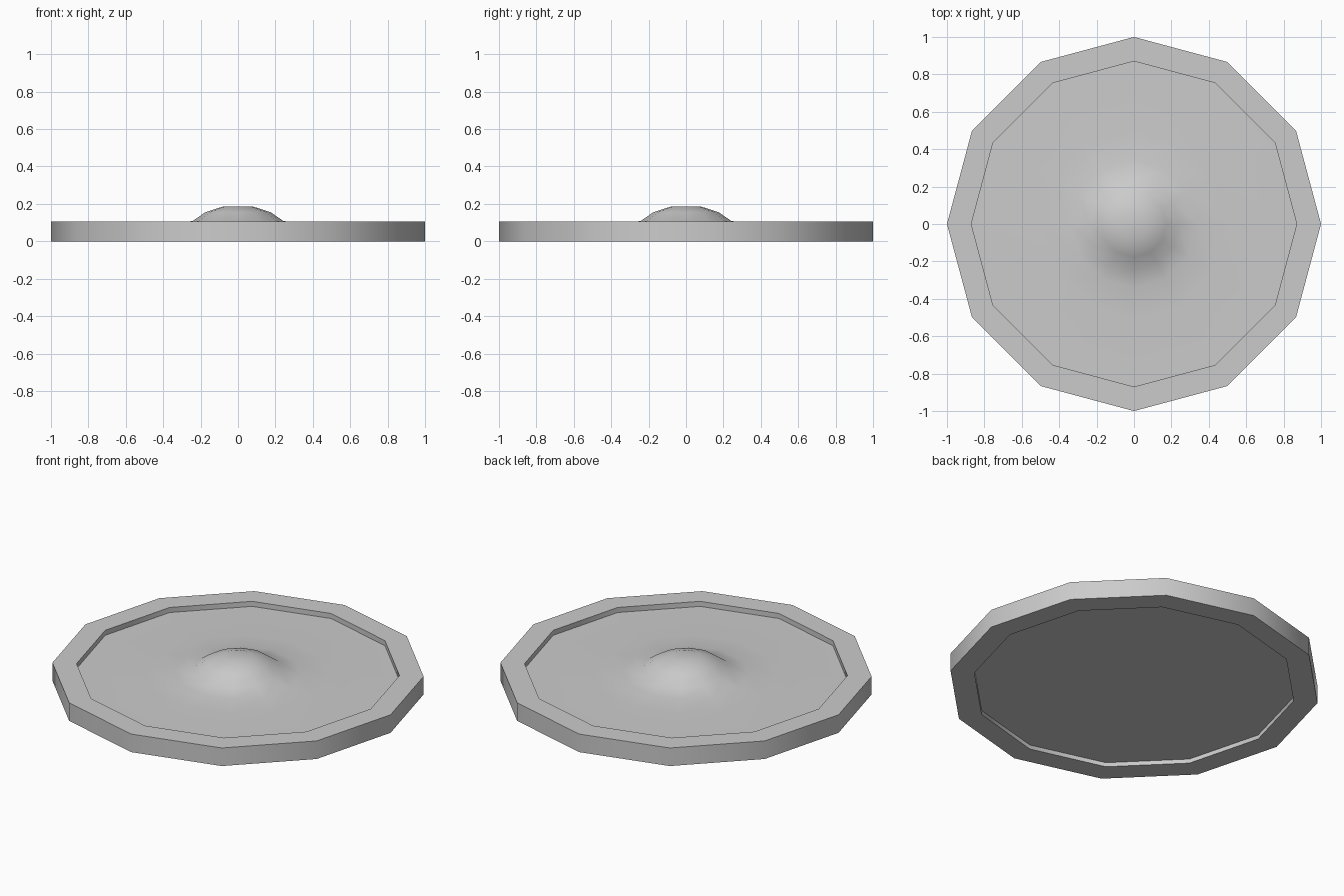
import bpy
import bmesh
from math import cos, sin, pi, radians

if "Cube" in bpy.data.objects:
    bpy.data.objects.remove(bpy.data.objects["Cube"], do_unlink=True)

SIDES = 12

grey = bpy.data.materials.new("light grey")
grey.use_nodes = True
grey.diffuse_color = (0.6, 0.6, 0.6, 1)
grey.node_tree.nodes["Principled BSDF"].inputs["Base Color"].default_value = (0.6, 0.6, 0.6, 1)


def lathe(name, profile, closed):
    """Spin (radius, height) points around z; cap both ends if not closed."""
    bm = bmesh.new()
    rings = [[bm.verts.new((r * cos(2 * pi * i / SIDES), r * sin(2 * pi * i / SIDES), z))
              for i in range(SIDES)] for r, z in profile]
    pairs = list(zip(rings, rings[1:]))
    if closed:
        pairs.append((rings[-1], rings[0]))
    else:
        bm.faces.new(rings[0])
        bm.faces.new(rings[-1])
    for a, b in pairs:
        for i in range(SIDES):
            j = (i + 1) % SIDES
            bm.faces.new((a[i], a[j], b[j], b[i]))
    bmesh.ops.recalc_face_normals(bm, faces=bm.faces[:])
    mesh = bpy.data.meshes.new(name)
    bm.to_mesh(mesh)
    bm.free()
    mesh.materials.append(grey)
    obj = bpy.data.objects.new(name, mesh)
    bpy.context.collection.objects.link(obj)
    bpy.ops.object.select_all(action='DESELECT')
    obj.select_set(True)
    bpy.context.view_layer.objects.active = obj
    bpy.ops.object.shade_smooth_by_angle(angle=radians(40))
    return obj


# Raised outer rim
lathe("rim", [(1, 0), (1, 0.107), (0.87, 0.107), (0.87, 0)], closed=True)

# Recessed plate, flat below and swelling to a central boss on top
lathe("domed_plate", [(0.87, 0.025), (0.87, 0.077), (0.5, 0.078), (0.34, 0.088),
                      (0.24, 0.11), (0.175, 0.155), (0.08, 0.186)], closed=False)
